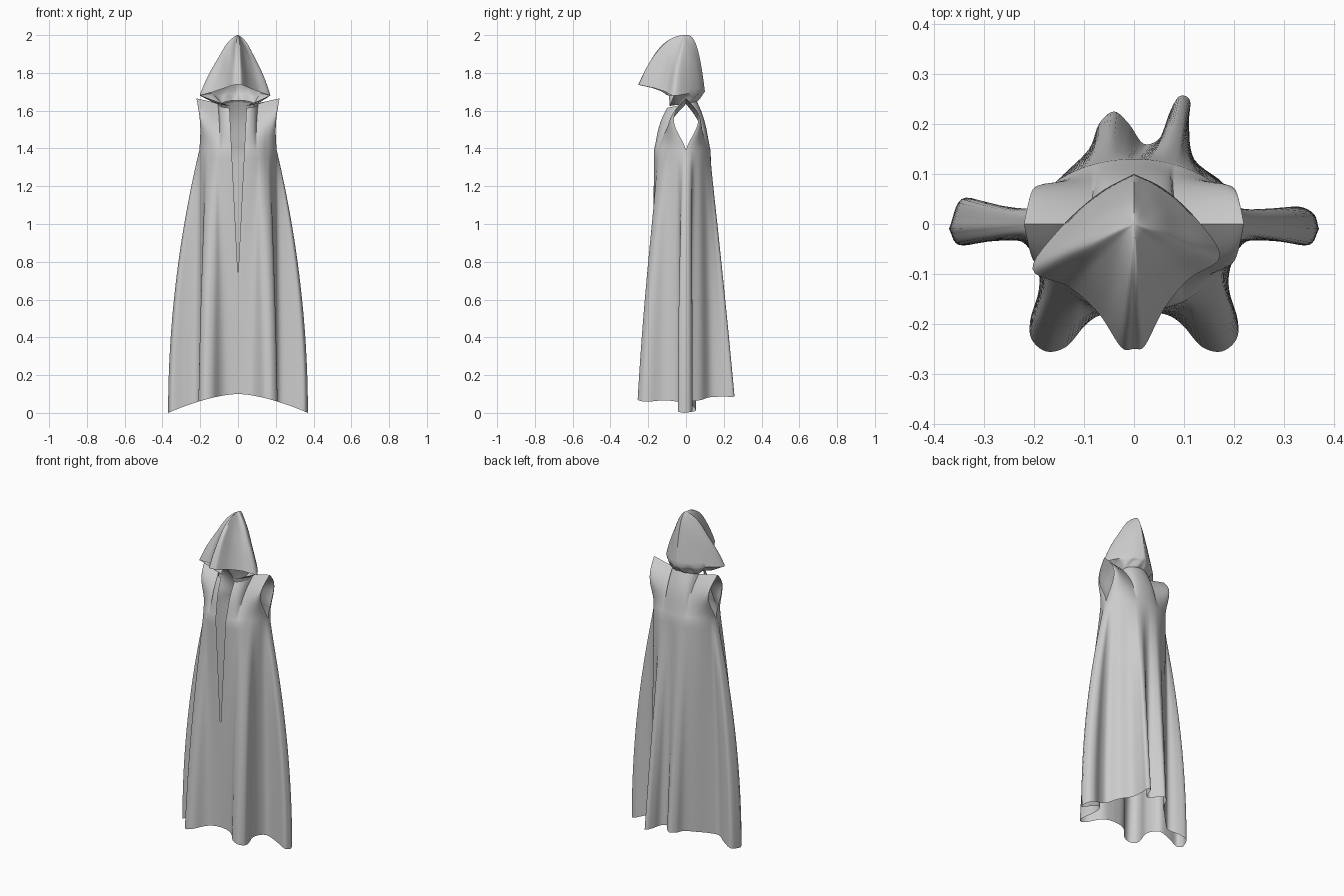
import bpy, bmesh, math
from mathutils import Vector

if "Cube" in bpy.data.objects:
    bpy.data.objects.remove(bpy.data.objects["Cube"])

def spline(pts, n):
    """Catmull-Rom through control tuples, n steps per segment."""
    p = [Vector(q) for q in pts]
    p = [p[0] * 2 - p[1]] + p + [p[-1] * 2 - p[-2]]
    out = []
    for i in range(1, len(p) - 2):
        a, b, c, d = p[i - 1:i + 3]
        for k in range(n):
            t = k / n
            out.append(0.5 * (2 * b + (c - a) * t + (2 * a - 5 * b + 4 * c - d) * t * t
                              + (3 * b - a - 3 * c + d) * t ** 3))
    return out + [p[-2]]

def cloth(name, grids):
    """One welded sheet from several grids of columns."""
    bm = bmesh.new()
    for cols in grids:
        vs = [[bm.verts.new(p) for p in col] for col in cols]
        for a, b in zip(vs, vs[1:]):
            for j in range(len(a) - 1):
                bm.faces.new((a[j], a[j + 1], b[j + 1], b[j]))
    bmesh.ops.remove_doubles(bm, verts=bm.verts, dist=0.0004)
    bmesh.ops.recalc_face_normals(bm, faces=bm.faces)
    me = bpy.data.meshes.new(name)
    bm.to_mesh(me)
    bm.free()
    ob = bpy.data.objects.new(name, me)
    bpy.context.collection.objects.link(ob)
    bpy.ops.object.select_all(action='DESELECT')
    ob.select_set(True)
    bpy.context.view_layer.objects.active = ob
    bpy.ops.object.shade_smooth_by_angle(angle=math.radians(60))

# Hem outline: torso angle, x, y
front = [(-90, 0, -.175), (-75, .06, -.18), (-65, .095, -.20), (-58, .135, -.245),
         (-50, .175, -.255), (-43, .205, -.23), (-37, .207, -.19), (-30, .19, -.13),
         (-22, .195, -.08), (-15, .225, -.035), (-9, .29, -.035), (-4, .35, -.042), (0, .37, -.01)]
back = [(0, .37, -.01), (5, .358, .022), (11, .32, .035), (17, .26, .015), (24, .215, .02),
        (35, .18, .08), (48, .12, .13), (60, .11, .20), (66, .112, .247), (72, .09, .255),
        (78, .07, .22), (84, .055, .175), (90, .02, .16), (97, -.01, .20), (104, -.04, .225),
        (112, -.07, .20), (122, -.09, .15), (138, -.14, .10), (152, -.20, .04),
        (162, -.24, .015), (168, -.29, .04), (175, -.345, .05), (180, -.37, -.01)]
left = [(180 - a, -x, y) for a, x, y in reversed(front)]
CHEST = 1.39

def robe_column(th, hx, hy, side, slit):
    c, s = math.cos(math.radians(th)), math.sin(math.radians(th))
    px, py = .205 * c, s * (.17 if side < 0 else .13)
    hz = .10 - .10 * min(1, abs(hx) / .37) ** 1.6
    pts = []
    # skirt, hem to chest
    for k in range(31):
        t = 1 - k / 30
        f = c * c * (1 - (1 - t) ** 2) + s * s * t
        pts.append(Vector((px + (hx - px) * f, py + (hy - py) * f, CHEST + (hz - CHEST) * t)))
    # chest to shoulder line or neckline
    tx = .22 * c
    n = math.sqrt(max(0, 1 - (tx / .085) ** 2))
    ty = n * (-.10 if side < 0 else .055)
    tz = 1.635 + .03 * max(0, abs(tx) - .085) / .135 - (.02 * n if side < 0 else -.02 * n)
    for k in range(1, 15):
        u = k / 14
        bulge = side * (.012 + .053 * c * c) * math.sin(math.pi * u ** 1.35)
        pts.append(Vector((px + (tx - px) * u - .012 * c * math.sin(math.pi * u),
                           py + (ty - py) * u + bulge, CHEST + (tz - CHEST) * u)))
    # front slit
    for p in pts:
        w = .045 * max(0, (p.z - .72) / .9)
        p.x += slit * w * max(0, 1 - abs(p.x) / .15)
    return pts

robe = []
for outline, side, slit in ((front, -1, 1), (back, 1, 0), (left, -1, -1)):
    robe.append([robe_column(*q, side, slit) for q in spline(outline, 5)])
cloth("robe", robe)

# Hood rim, from back centre round the side corner to the beak
rim = [(0, .10, 1.70), (.06, .07, 1.69), (.125, .01, 1.69), (.172, -.065, 1.68),
       (.11, -.11, 1.70), (.06, -.17, 1.72), (.022, -.243, 1.735), (0, -.25, 1.74)]
N = 6
corner = 3 * N

def hood_side(sx):
    skin, tuck = [], []
    for i, r in enumerate(spline(rim, N)):
        r = Vector((r.x * sx, r.y - (.025 * min(1, r.x / .17) if sx < 0 else 0), r.z))
        q = i / (7 * N)
        e = .35 + .25 * math.sin(math.pi * min(1, q * 1.15)) + .1 * q
        col = []
        for k in range(23):
            s = k / 22
            f = s ** (2 * e)
            d = s * s
            ripple = 1 + .035 * math.sin(9 * s + 14 * q * sx) * s * (1 - s) * 4 * math.sin(math.pi * q)
            col.append(Vector((r.x * f * ripple, r.y * f * ripple, 2 + (r.z - 2) * d)))
        skin.append(col)
        # underside folding in to the neck
        if i <= corner:
            g = i / corner
            a = math.radians(90 - 150 * g)
            y = math.sin(a)
            neck = Vector((math.copysign(.085, sx) * math.cos(a), y * (.055 if y > 0 else .10), 1.65 - .025 * g))
            tuck.append([r.lerp(neck, k / 6) - Vector((0, 0, .012 * math.sin(math.pi * k / 6)
                         * math.sin(5 * math.pi * g))) for k in range(7)])
    return [skin, tuck]

cloth("hood", hood_side(1) + hood_side(-1.18))
